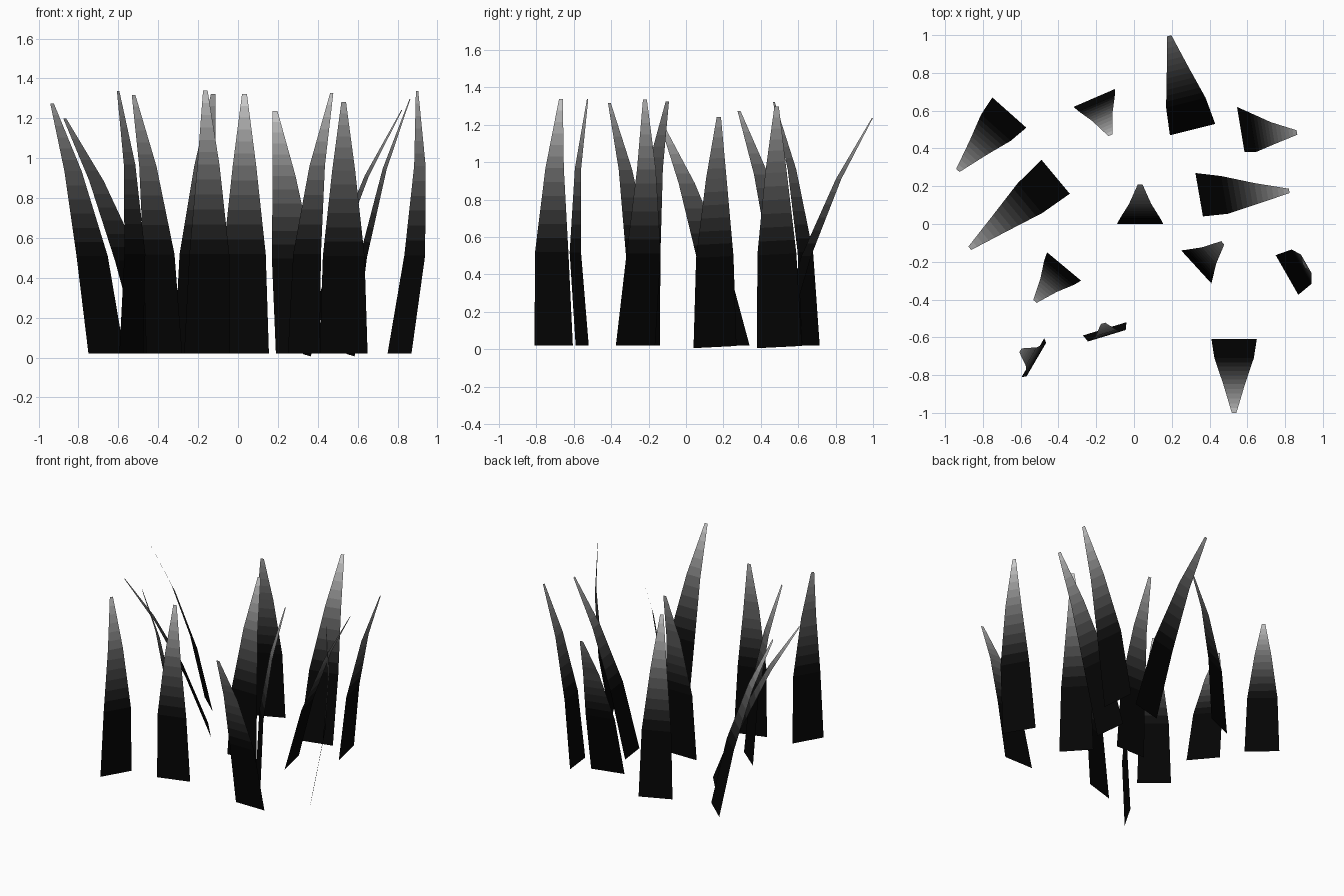
import bpy, bmesh
from math import sin, cos
from mathutils import Vector

if "Cube" in bpy.data.objects:
    bpy.data.objects.remove(bpy.data.objects["Cube"])

# base edge (ax, ay, bx, by), reach of the tip to the left of that edge, sideways roll
BLADES = [
    (-.57, .51, -.75, .67, .41, 0), (-.34, .16, -.49, .34, .60, 0),
    (-.10, .715, -.32, .62, .215, 0), (.19, .47, .43, .53, .515, 0),
    (.545, .62, .585, .38, .29, .05), (.325, .27, .365, .04, .475, .05),
    (-.09, 0, .155, 0, .21, 0), (-.28, -.30, -.46, -.15, .24, 0),
    (.25, -.14, .41, -.315, .19, 0), (.87, -.375, .75, -.165, -.093, 0),
    (-.27, -.59, -.04, -.52, .035, 0), (-.595, -.81, -.475, -.605, .08, 0),
    (.65, -.61, .41, -.61, .39, 0)]
SEGMENTS = (.50, .45, .375)          # lengths of the three bent segments
WIDTHS = (1, .87, .48, .10)          # taper at each bend
BANDS = 6                            # colour bands per upper segment


def grey(name, level):
    m = bpy.data.materials.new(name)
    v = level ** 2.2
    m.diffuse_color = (v, v, v, 1)
    m.use_nodes = True
    m.node_tree.nodes["Principled BSDF"].inputs["Base Color"].default_value = m.diffuse_color
    return m


# black base fading to light grey tips
N = 2 * BANDS
mats = [grey("blade_base", .05)]
mats += [grey(f"blade_fade_{i}", .05 + .75 * (i + .5) / N) for i in range(N)]


def blade(index, ax, ay, bx, by, reach, roll):
    a, b = Vector((ax, ay, 0)), Vector((bx, by, 0))
    side = (b - a).normalized()
    curl = Vector((-side.y, side.x, 0))
    half = (b - a).length / 2
    # rolled frame
    up = (Vector((0, 0, 1)) + side * roll).normalized()
    side = (side - Vector((0, 0, roll))).normalized()

    # spine: each segment leans a little further than the last
    lean = (reach - .133) / 1.28
    p = (a + b) / 2 + Vector((0, 0, .012 if roll else .02))
    rings = [(p, half)]
    for i, length in enumerate(SEGMENTS):
        ang = lean + .11 * i
        q = p + (curl * sin(ang) + up * cos(ang)) * length
        steps = BANDS if i else 1
        for s in range(1, steps + 1):
            f = s / steps
            w = WIDTHS[i] + (WIDTHS[i + 1] - WIDTHS[i]) * f
            rings.append((p.lerp(q, f), half * w))
        p = q

    bm = bmesh.new()
    rows = [(bm.verts.new(c - side * w), bm.verts.new(c + side * w)) for c, w in rings]
    for i, (lo, hi) in enumerate(zip(rows, rows[1:])):
        bm.faces.new((lo[0], lo[1], hi[1], hi[0])).material_index = i
    me = bpy.data.meshes.new(f"grass_blade_{index}")
    bm.to_mesh(me)
    bm.free()
    for m in mats:
        me.materials.append(m)
    bpy.context.collection.objects.link(bpy.data.objects.new(me.name, me))


for n, data in enumerate(BLADES, 1):
    blade(n, *data)
